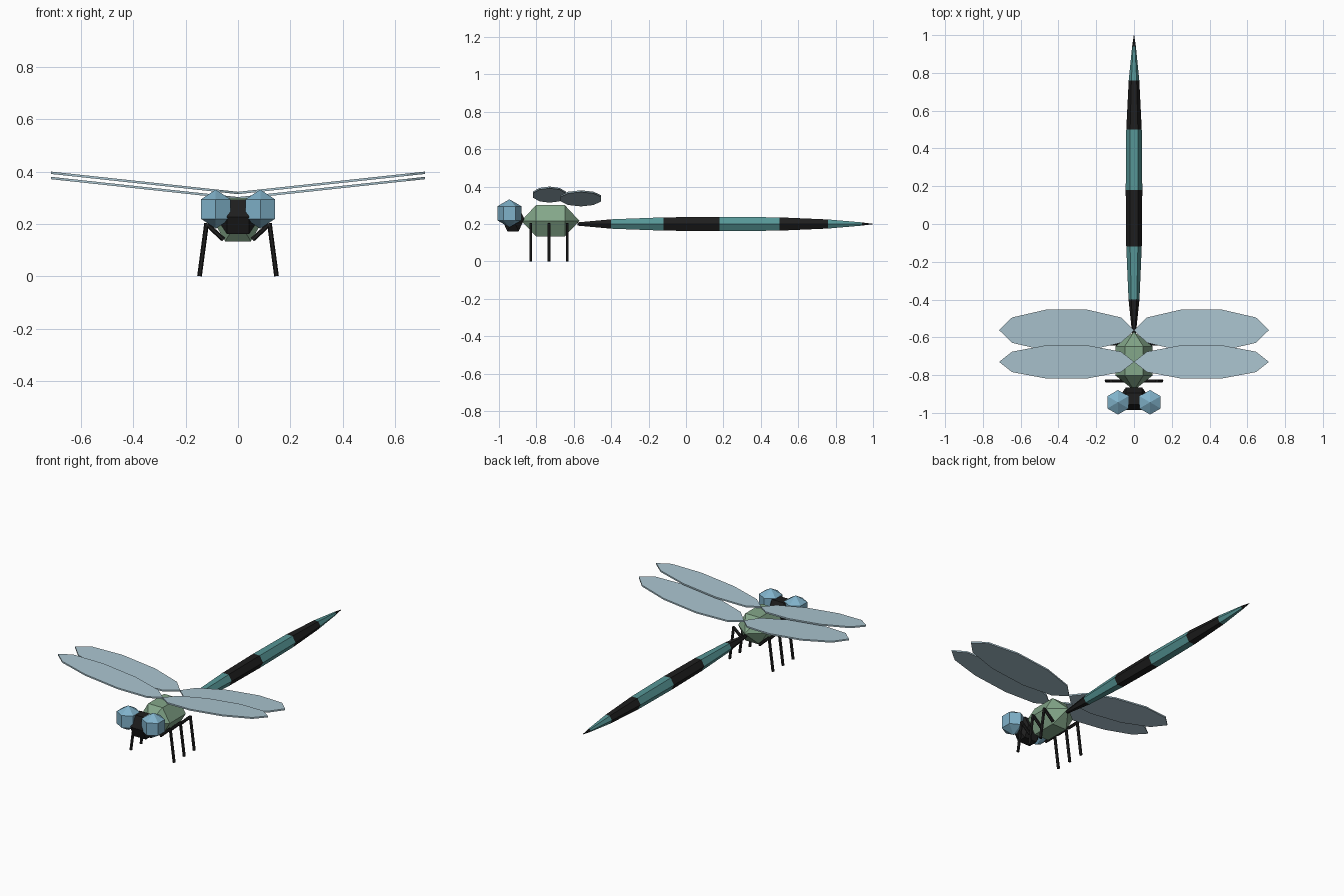
import bpy, bmesh, math
from mathutils import Matrix, Vector

if "Cube" in bpy.data.objects:
    bpy.data.objects.remove(bpy.data.objects["Cube"])


def srgb(r, g, b):
    return [((c / 255 + 0.055) / 1.055) ** 2.4 for c in (r, g, b)] + [1.0]


def material(name, rgb):
    m = bpy.data.materials.new(name)
    m.diffuse_color = srgb(*rgb)
    m.use_nodes = True
    m.node_tree.nodes["Principled BSDF"].inputs["Base Color"].default_value = m.diffuse_color
    return m


BLACK = material("black", (30, 30, 30))
TEAL = material("teal", (86, 150, 150))
GREEN = material("sage_green", (132, 167, 138))
EYE = material("eye_blue", (128, 178, 202))
WING = material("pale_wing_blue", (170, 196, 207))


def finish(name, bm, *mats):
    bmesh.ops.recalc_face_normals(bm, faces=bm.faces)
    me = bpy.data.meshes.new(name)
    bm.to_mesh(me)
    bm.free()
    for m in mats:
        me.materials.append(m)
    ob = bpy.data.objects.new(name, me)
    bpy.context.collection.objects.link(ob)
    return ob


def faceted_ball(name, loc, size, rot, mat):
    """Six-sided ball with two rings, turned by rot, then scaled by size."""
    bm = bmesh.new()
    bmesh.ops.create_uvsphere(bm, u_segments=6, v_segments=3, radius=1)
    bm.transform(Matrix.Translation(loc) @ Matrix.Diagonal((*size, 1)) @ rot)
    return finish(name, bm, mat)


def rod(bm, a, b, r):
    a, b = Vector(a), Vector(b)
    d = b - a
    mat = Matrix.Translation((a + b) / 2) @ d.to_track_quat('Z', 'Y').to_matrix().to_4x4()
    bmesh.ops.create_cone(bm, cap_ends=True, segments=6, radius1=r, radius2=r,
                          depth=d.length, matrix=mat)


R90 = math.pi / 2
along_y = Matrix.Rotation(R90, 4, 'X') @ Matrix.Rotation(R90, 4, 'Z')
along_x = Matrix.Rotation(R90, 4, 'Y')

# Thorax and head
faceted_ball("thorax", (0, -0.725, 0.217), (0.113, 0.155, 0.111), along_y, GREEN)
faceted_ball("head", (0, -0.925, 0.227), (0.085, 0.07, 0.088), along_x, BLACK)

# Abdomen: six-sided tapered tube, each section alternating in colour
profile = [(-0.58, 0.010), (-0.40, 0.029), (-0.12, 0.041), (0.18, 0.044),
           (0.50, 0.041), (0.76, 0.028), (0.94, 0.010), (1.0, 0.001)]
bm = bmesh.new()
rings = []
for y, r in profile:
    rings.append([bm.verts.new((r * math.cos(k * math.pi / 3), y,
                                0.2 + r * math.sin(k * math.pi / 3))) for k in range(6)])
for i in range(len(rings) - 1):
    for k in range(6):
        n = (k + 1) % 6
        f = bm.faces.new((rings[i][k], rings[i][n], rings[i + 1][n], rings[i + 1][k]))
        f.material_index = i % 2
bm.faces.new(rings[0])
bm.faces.new(rings[-1])
finish("abdomen", bm, BLACK, TEAL)

for side, label in ((1, "right"), (-1, "left")):
    # Eyes
    faceted_ball(f"{label}_eye", (side * 0.085, -0.944, 0.257),
                 (0.075, 0.075, 0.075), Matrix.Identity(4), EYE)

    # Wings: thin ten-sided ovals hinged at the centre line, rising outwards
    for name, y, z, half in (("front", -0.73, 0.318, 0.092), ("rear", -0.562, 0.298, 0.114)):
        bm = bmesh.new()
        bmesh.ops.create_circle(bm, cap_ends=True, segments=10, radius=1)
        turn = Matrix.Rotation(math.pi / 10 * 5, 4, 'Z')  # puts a corner at the tip
        bm.transform(turn)
        tip = max(bm.verts, key=lambda v: v.co.x).co
        bm.transform(Matrix.Rotation(-math.atan2(tip.y, tip.x), 4, 'Z'))
        bm.transform(Matrix.Translation((side * 0.357, 0, 0)) @ Matrix.Diagonal((0.357, half, 1, 1)))
        out = bmesh.ops.extrude_face_region(bm, geom=bm.faces[:])
        top = [v for v in out["geom"] if isinstance(v, bmesh.types.BMVert)]
        bmesh.ops.translate(bm, verts=top, vec=(0, 0, 0.009))
        bm.transform(Matrix.Translation((0, y, z - 0.004)))
        for v in bm.verts:
            v.co.z += abs(v.co.x) * 0.108
        finish(f"{label}_{name}_wing", bm, WING)

    # Legs: short thigh rising to the knee, long shin down to the ground
    for name, y in (("front", -0.83), ("middle", -0.732), ("rear", -0.635)):
        bm = bmesh.new()
        rod(bm, (side * 0.055, y, 0.14), (side * 0.12, y, 0.2), 0.009)
        rod(bm, (side * 0.12, y, 0.203), (side * 0.147, y, 0.001), 0.009)
        finish(f"{label}_{name}_leg", bm, BLACK)
